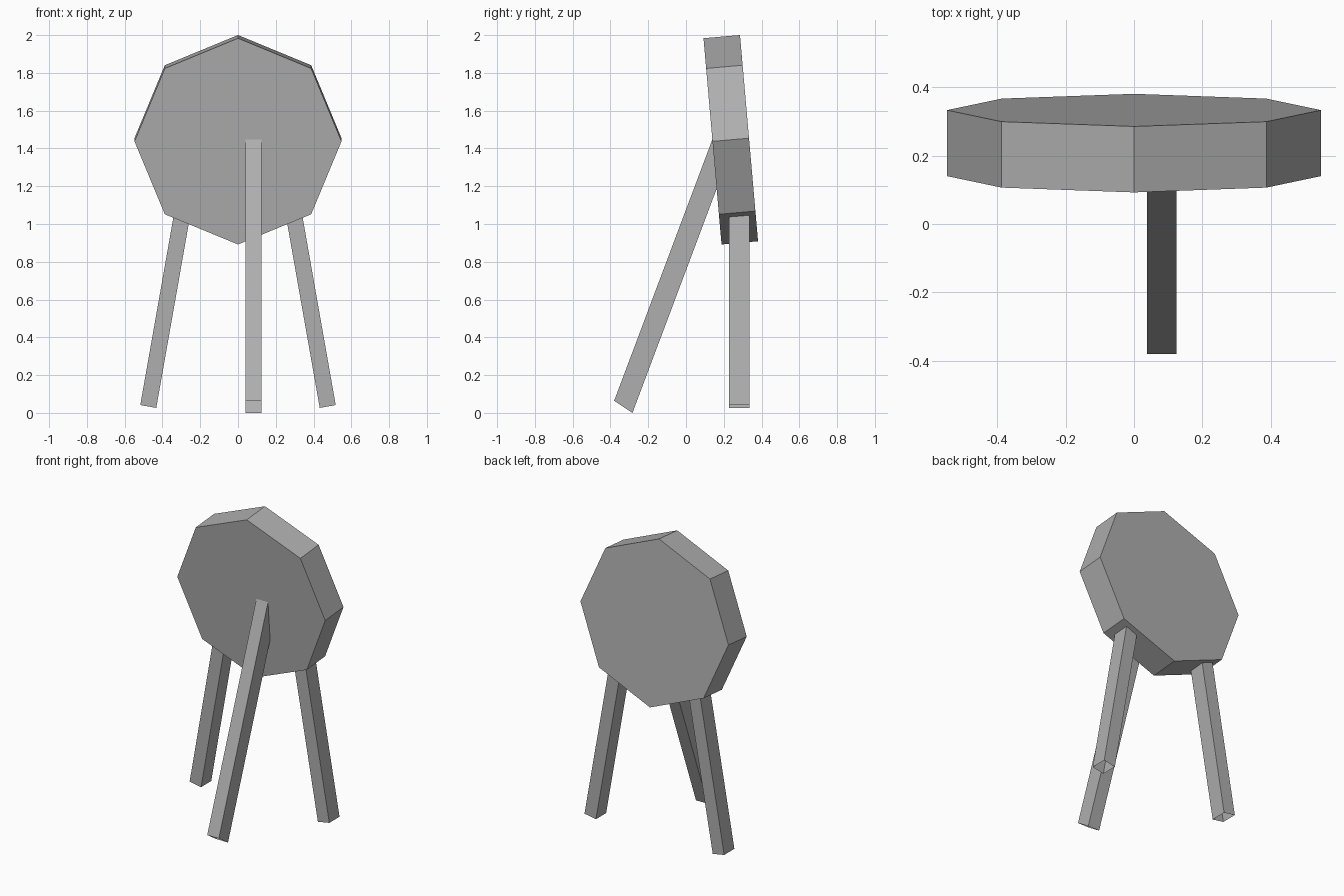
import bpy, bmesh, math
from mathutils import Vector, Matrix

if "Cube" in bpy.data.objects:
    bpy.data.objects.remove(bpy.data.objects["Cube"])

# Dark grey shared by all parts
grey = bpy.data.materials.new("dark_grey")
grey.diffuse_color = (0.43, 0.43, 0.43, 1)
grey.use_nodes = True
grey.node_tree.nodes["Principled BSDF"].inputs["Base Color"].default_value = grey.diffuse_color


def finish(bm, name):
    mesh = bpy.data.meshes.new(name)
    bm.to_mesh(mesh)
    bm.free()
    mesh.materials.append(grey)
    obj = bpy.data.objects.new(name, mesh)
    bpy.context.collection.objects.link(obj)
    return obj


def leg(name, foot, u, v, run):
    """Four-sided beam, open at the foot: half-vectors u and v, swept along run."""
    foot, u, v, run = map(Vector, (foot, u, v, run))
    bm = bmesh.new()
    end = bm.faces.new([bm.verts.new(foot + a * u + b * v)
                        for a, b in ((-1, -1), (1, -1), (1, 1), (-1, 1))])
    ext = bmesh.ops.extrude_face_region(bm, geom=[end], use_keep_orig=True)
    top = [g for g in ext["geom"] if isinstance(g, bmesh.types.BMVert)]
    bmesh.ops.translate(bm, verts=top, vec=run)
    bmesh.ops.recalc_face_normals(bm, faces=bm.faces)
    bmesh.ops.delete(bm, geom=[end], context='FACES_ONLY')
    return finish(bm, name)


# Octagonal board, leaning slightly towards the front
bm = bmesh.new()
bmesh.ops.create_cone(
    bm, cap_ends=True, segments=8, radius1=0.548, radius2=0.548, depth=0.194,
    matrix=Matrix.Translation((0, 0.237, 1.446)) @ Matrix.Rotation(math.radians(-85), 4, 'X'))
finish(bm, "target_board")

# Prop leg, sloping into the front of the board
leg("prop_leg", (0.0815, -0.332, 0.032), (0.043, 0, 0), (0, 0.0485, -0.032),
    (0, 0.545, 1.45))

# Pair of splayed legs under the board
a = math.radians(10)
side = leg("side_legs", (0.475, 0.281, 0.034),
           (0.043 * math.cos(a), 0, 0.043 * math.sin(a)), (0, 0.054, 0),
           (-1.1 * math.sin(a), 0, 1.1 * math.cos(a)))
side.modifiers.new("Mirror", 'MIRROR')
